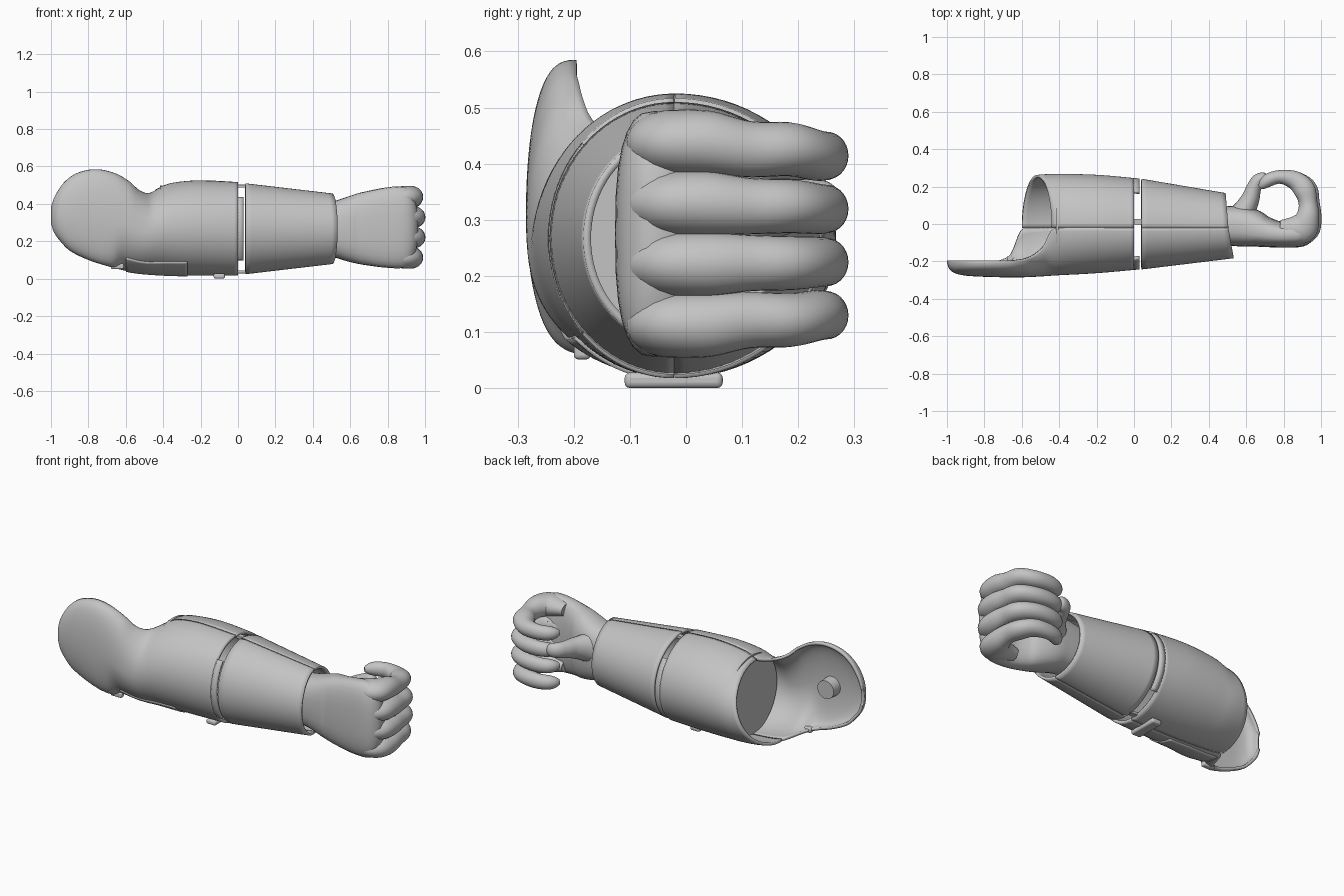
import bpy
import bmesh
from math import sin, cos, pi, radians
from mathutils import Vector

default_cube = bpy.data.objects.get("Cube")
if default_cube:
    bpy.data.objects.remove(default_cube, do_unlink=True)

grey = bpy.data.materials.new("plain_grey")
grey.use_nodes = True
grey.diffuse_color = (0.55, 0.55, 0.55, 1)
grey.node_tree.nodes["Principled BSDF"].inputs["Base Color"].default_value = grey.diffuse_color


def finish(name, mesh_data, thickness=0, bevel=0):
    """Turn a bmesh into a shaded object with optional wall thickness or rounded edges."""
    mesh = bpy.data.meshes.new(name)
    mesh_data.to_mesh(mesh)
    mesh_data.free()
    obj = bpy.data.objects.new(name, mesh)
    bpy.context.collection.objects.link(obj)
    mesh.materials.append(grey)
    bpy.ops.object.select_all(action='DESELECT')
    obj.select_set(True)
    bpy.context.view_layer.objects.active = obj
    bpy.ops.object.shade_smooth_by_angle(angle=radians(35))
    if thickness:
        wall = obj.modifiers.new("wall", 'SOLIDIFY')
        wall.thickness = thickness
        wall.offset = -1
    if bevel:
        soft = obj.modifiers.new("soft_edges", 'BEVEL')
        soft.width = bevel
        soft.segments = 3
    return obj


def grid(point, rows, columns, flip=False):
    """Sheet of quads from point(u, v), with u and v running over 0..1."""
    bm = bmesh.new()
    verts = [[bm.verts.new(point(i / rows, j / columns)) for j in range(columns + 1)]
             for i in range(rows + 1)]
    for i in range(rows):
        for j in range(columns):
            quad = [verts[i][j], verts[i + 1][j], verts[i + 1][j + 1], verts[i][j + 1]]
            bm.faces.new(quad[::-1] if flip else quad)
    return bm


def spline(points, s):
    """Smooth value through equally weighted control points, s over 0..1."""
    last = len(points) - 1
    i = min(int(s * last), last - 1)
    f = s * last - i
    p = [Vector(points[max(0, min(last, i + k))]) for k in (-1, 0, 1, 2)]
    return p[1] + (p[2] - p[0]) * f / 2 + (p[0] * 2 - p[1] * 5 + p[2] * 4 - p[3]) * f * f / 2 \
        + ((p[1] - p[2]) * 3 + p[3] - p[0]) * f ** 3 / 2


def curve(points, x):
    """Height of a smooth curve through (x, value) points."""
    if x <= points[0][0]:
        return points[0][1]
    n = len(points)
    for i in range(n - 1):
        (a, va), (b, vb) = points[i], points[i + 1]
        if x <= b:
            def slope(k):
                lo, hi = points[max(k - 1, 0)], points[min(k + 1, n - 1)]
                return (hi[1] - lo[1]) / (hi[0] - lo[0])
            w, f = b - a, (x - a) / (b - a)
            return (va * (1 + 2 * f) * (1 - f) ** 2 + vb * f * f * (3 - 2 * f)
                    + w * f * (1 - f) * (slope(i) * (1 - f) - slope(i + 1) * f))
    return points[-1][1]


def tube(name, points, power=1.0, rows=40, sides=28):
    """Closed limb through (x, y, z, flat radius, upright radius) points."""
    bm = bmesh.new()
    rings = []
    for i in range(rows + 1):
        s = i / rows
        p = spline(points, s)
        d = spline(points, min(1, s + .01)) - spline(points, max(0, s - .01))
        side = Vector((-d[1], d[0], 0)).normalized()
        cap = max(.15, (1 - max(0, s - .88) ** 2 / .0145)) ** .5
        ring = []
        for j in range(sides):
            a = 2 * pi * j / sides
            c, h = cos(a), sin(a)
            c = abs(c) ** power * (1 if c > 0 else -1)
            h = abs(h) ** power * (1 if h > 0 else -1)
            ring.append(bm.verts.new(Vector(p[:3]) + side * c * p[3] * cap
                                     + Vector((0, 0, h * p[4] * cap))))
        rings.append(ring)
    for a, b in zip(rings, rings[1:]):
        for j in range(sides):
            k = (j + 1) % sides
            bm.faces.new((a[j], a[k], b[k], b[j]))
    bm.faces.new(rings[0])
    bm.faces.new(rings[-1])
    bmesh.ops.recalc_face_normals(bm, faces=bm.faces)
    return finish(name, bm)


def box(name, centre, size, bevel):
    bm = bmesh.new()
    bmesh.ops.create_cube(bm, size=1)
    for v in bm.verts:
        v.co = Vector(centre) + v.co * Vector(size)
    return finish(name, bm, bevel=bevel)


def disc(name, centre, axis, radii, depth):
    bm = bmesh.new()
    bmesh.ops.create_cone(bm, cap_ends=True, segments=48, radius1=radii[0], radius2=radii[1],
                          depth=depth)
    turn = Vector((0, 0, 1)).rotation_difference(Vector(axis))
    for v in bm.verts:
        v.co = Vector(centre) + turn @ v.co
    return finish(name, bm)


# Outlines of the elbow shell: upper edge, lower edge, front bulge and rim positions
top = [(-1, .385), (-.98, .44), (-.93, .515), (-.86, .565), (-.76, .585), (-.66, .565), (-.58, .52),
       (-.53, .475), (-.48, .457), (-.43, .48), (-.38, .505), (-.3, .52), (-.2, .525), (.03, .515)]
bottom = [(-1, .295), (-.985, .25), (-.95, .2), (-.9, .15), (-.8, .1), (-.7, .068), (-.6, .042),
          (-.5, .028), (-.3, .018), (.03, .018)]
front = [(-1, -.205), (-.99, -.238), (-.95, -.266), (-.85, -.28), (-.6, -.285), (-.4, -.274),
         (-.2, -.263), (.03, -.243)]
top_rim = [(-.64, -.195), (-.55, -.175), (-.49, -.125), (-.45, -.045), (-.42, -.022), (0, -.022)]
bottom_rim = [(-.72, -.195), (-.66, -.16), (-.61, -.04), (-.58, -.022), (0, -.022)]
back_top = [(-.6, .46), (-.45, .475), (-.38, .505), (-.2, .525), (.03, .515)]
back = [(-.6, .255), (-.45, .267), (-.2, .263), (.03, .243)]


def front_point(x, t, out=0):
    hi, lo = curve(top, x), curve(bottom, x)
    rim = curve(top_rim if t > 0 else bottom_rim, x)
    bulge = curve(front, x)
    power = min(1, max(.7, 1.4 + x))
    c = max(0, cos(t)) ** power
    return (x, rim - (rim - bulge + out) * c, (hi + lo) / 2 + ((hi - lo) / 2 + out) * sin(t))


def back_point(x, t):
    hi, lo = curve(back_top, x), curve(bottom, x)
    return (x, -.02 + (curve(back, x) + .02) * cos(t), (hi + lo) / 2 + (hi - lo) / 2 * sin(t))


def half_turn(v):
    return (v - .5) * pi


# Elbow shell: front half with the rounded elbow guard, back half with a slanted opening
finish("elbow_guard_front",
       grid(lambda u, v: front_point(-1 + u ** 1.5, half_turn(v)), 80, 44), .016)


def back_shell(u, v):
    t = half_turn(v)
    start = -.52 + .08 * sin(t)
    return back_point(start * (1 - u), t)


finish("elbow_shell_back", grid(back_shell, 24, 40, True), .016)

# Tabs that narrow the joint gap at the front and back
finish("front_joint_tab", grid(lambda u, v: front_point(-.004 + .034 * u, 1.5 * (v - .5)), 2, 24), .016)
finish("back_joint_tab", grid(lambda u, v: back_point(-.004 + .034 * u, 1.5 * (v - .5)), 2, 24, True), .016)

# Lower side panel, latch, clip and joint pins
finish("lower_panel",
       grid(lambda u, v: front_point(-.6 + .33 * u, -1.5 + .72 * v, .006), 20, 12), .012)
box("bottom_latch", (-.1, -.022, .014), (.06, .175, .028), .01)
box("lower_clip", (-.645, -.185, .066), (.07, .03, .03), .008)
for label, z in (("top", .495), ("bottom", .036)):
    box(label + "_joint_pin", (.015, .012, z), (.07, .03, .016), .003)

# Inner bulkhead and elbow boss
disc("inner_bulkhead", (-.41, -.005, .263), (1, 0, 0), (.235, .235), .012)
disc("elbow_boss", (-.75, -.24, .31), (0, 1, 0), (.055, .052), .065)


# Tapered forearm shell in two halves with a slanted wrist edge
def forearm(side):
    def point(u, v):
        t = half_turn(v)
        end = .505 + (.028 if side < 0 else -.015) * cos(t)
        x = .04 + (end - .04) * u
        f = (x - .04) / .47
        depth = (.222 - .057 * f) if side < 0 else (.263 - .08 * f)
        return (x, -.021 + side * depth * cos(t), .267 + (.243 - .055 * f) * sin(t))
    return point


finish("forearm_shell_front", grid(forearm(-1), 16, 40), .014)
finish("forearm_shell_back", grid(forearm(1), 16, 40, True), .014)

# Palm from the wrist to the knuckles
tube("palm", [(.42, -.01, .265, .1, .135), (.5, -.01, .265, .105, .147), (.57, -.012, .265, .108, .168),
              (.64, -.024, .268, .1, .188), (.7, -.042, .27, .083, .2), (.78, -.056, .273, .07, .213),
              (.87, -.055, .275, .07, .219), (.96, -.045, .276, .064, .205)], .75)

# Four curled fingers, spread at the knuckles and closer at the tips
for i, label in enumerate(("little", "ring", "middle", "index")):
    k = i - 1.5
    inner = abs(k) < 1
    reach, sink = (.012, 0) if inner else (0, .016)
    base, tip = .275 + k * .108, .272 + k * .095
    mid = (base + tip) / 2
    tube(label + "_finger", [
        (.78, -.04 + sink, base, .045, .035), (.86, -.046 + sink, base, .074, .055),
        (.905 + reach, -.018, base, .08, .059), (.93 + reach, .045, base, .061, .057),
        (.93 + reach, .115, mid, .05, .05), (.91 + reach, .185, mid, .058, .048),
        (.86, .233, tip, .05, .045), (.785, .252, tip, .037, .042),
        (.72, .235, tip, .036, .039), (.675, .195, tip, .032, .035)])

# Thumb closing the grip
tube("thumb", [(.52, .01, .29, .06, .08), (.58, .06, .3, .062, .08), (.62, .13, .315, .05, .06),
               (.64, .19, .325, .04, .048), (.665, .235, .33, .034, .042), (.715, .25, .33, .03, .036)])
